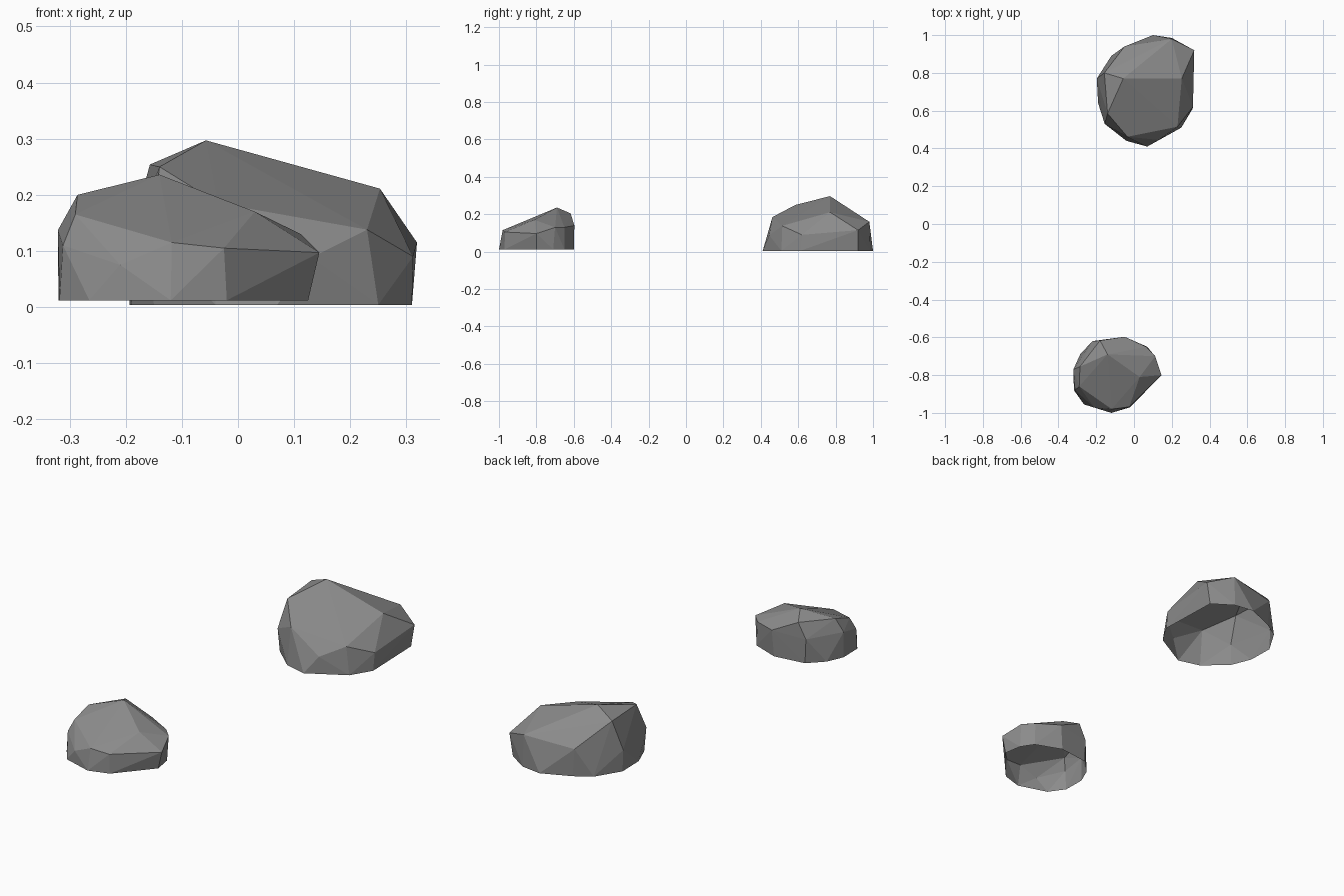
import bpy, bmesh

stone = bpy.data.materials.new("stone grey")
stone.diffuse_color = (0.26, 0.26, 0.26, 1)


def make_rock(name, base_z, outline, upper):
    """Chiselled rock: hull of a ground outline and upper corners, open underneath."""
    bm = bmesh.new()
    for x, y in outline:
        bm.verts.new((x, y, base_z))
    for p in upper:
        bm.verts.new(p)
    res = bmesh.ops.convex_hull(bm, input=bm.verts[:])
    loose = [v for v in bm.verts if not v.link_faces]
    bmesh.ops.delete(bm, geom=loose, context='VERTS')
    bmesh.ops.recalc_face_normals(bm, faces=bm.faces[:])
    # leave the underside open
    under = [f for f in bm.faces if all(abs(v.co.z - base_z) < 1e-4 for v in f.verts)]
    bmesh.ops.delete(bm, geom=under, context='FACES')
    mesh = bpy.data.meshes.new(name)
    bm.to_mesh(mesh)
    bm.free()
    mesh.materials.append(stone)
    obj = bpy.data.objects.new(name, mesh)
    bpy.context.collection.objects.link(obj)
    return obj


# larger rock at the back
make_rock("large_rock", 0.004,
    [(-0.193, 0.77), (-0.12, 0.89), (-0.04, 0.94), (0.10, 1.0), (0.20, 0.985),
     (0.30, 0.92), (0.31, 0.61), (0.25, 0.51), (0.07, 0.41), (-0.04, 0.44),
     (-0.15, 0.54), (-0.19, 0.64)],
    [(-0.057, 0.77, 0.297), (0.253, 0.77, 0.211),            # ridge
     (-0.157, 0.80, 0.254), (-0.14, 0.585, 0.25),            # left shoulder
     (-0.035, 0.462, 0.185), (0.23, 0.515, 0.138), (0.13, 0.445, 0.088),
     (0.312, 0.62, 0.09), (0.319, 0.92, 0.115),
     (0.20, 0.98, 0.16), (-0.05, 0.94, 0.14),
     (-0.197, 0.77, 0.11), (-0.155, 0.53, 0.12)])

# smaller rock at the front
make_rock("small_rock", 0.012,
    [(-0.32, -0.77), (-0.285, -0.69), (-0.215, -0.62), (-0.06, -0.60),
     (0.07, -0.65), (0.11, -0.71), (0.125, -0.80), (-0.02, -0.97),
     (-0.12, -1.0), (-0.265, -0.955), (-0.318, -0.88)],
    [(-0.14, -0.69, 0.236), (-0.286, -0.755, 0.20), (-0.18, -0.617, 0.205),
     (0.03, -0.81, 0.17), (-0.29, -0.86, 0.165), (-0.321, -0.77, 0.137),
     (-0.312, -0.88, 0.11), (-0.118, -0.98, 0.115), (-0.025, -0.968, 0.105),
     (-0.21, -0.972, 0.075), (0.145, -0.80, 0.097), (0.112, -0.70, 0.13),
     (0.065, -0.65, 0.13), (-0.05, -0.597, 0.14), (-0.22, -0.62, 0.13)])
